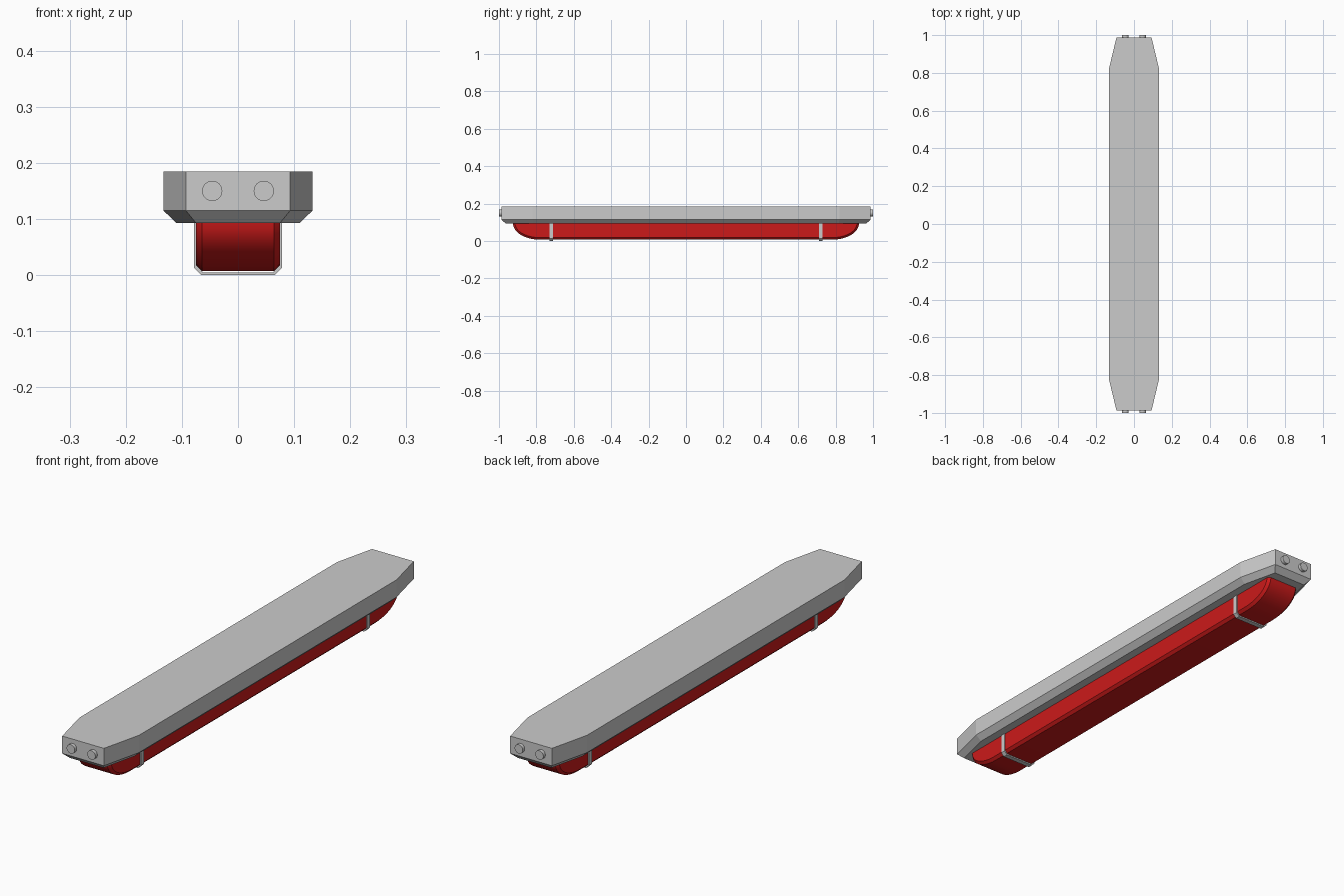
import bpy, bmesh, math

if "Cube" in bpy.data.objects:
    bpy.data.objects.remove(bpy.data.objects["Cube"])


def loft(name, loops, mat=None, smooth=False, closed=False):
    """Skin a series of equal-length closed loops; cap the ends or join last to first."""
    bm = bmesh.new()
    rings = [[bm.verts.new(p) for p in loop] for loop in loops]
    pairs = list(zip(rings, rings[1:]))
    if closed:
        pairs.append((rings[-1], rings[0]))
    else:
        bm.faces.new(rings[0])
        bm.faces.new(rings[-1])
    for a, b in pairs:
        for i in range(len(a)):
            j = (i + 1) % len(a)
            bm.faces.new((a[i], a[j], b[j], b[i]))
    bmesh.ops.recalc_face_normals(bm, faces=bm.faces)
    mesh = bpy.data.meshes.new(name)
    bm.to_mesh(mesh)
    bm.free()
    obj = bpy.data.objects.new(name, mesh)
    bpy.context.collection.objects.link(obj)
    if mat:
        mesh.materials.append(mat)
    if smooth:
        bpy.ops.object.select_all(action='DESELECT')
        obj.select_set(True)
        bpy.context.view_layer.objects.active = obj
        bpy.ops.object.shade_smooth_by_angle(angle=math.radians(25))
    return obj


red = bpy.data.materials.new("red_lens")
red.diffuse_color = (0.6, 0.01, 0.01, 1)
red.use_nodes = True
red.node_tree.nodes["Principled BSDF"].inputs["Base Color"].default_value = red.diffuse_color


# Housing: tapered octagon with a chamfered underside
def octagon(z, side, end, y_side, y_end):
    quarter = [(side, y_side), (end, y_end)]
    half = quarter + [(-x, y) for x, y in reversed(quarter)]
    return [(x, y, z) for x, y in half + [(-x, -y) for x, y in half]]


loft("housing", [octagon(0.185, 0.133, 0.093, 0.82, 0.987),
                 octagon(0.115, 0.133, 0.093, 0.82, 0.987),
                 octagon(0.093, 0.110, 0.075, 0.817, 0.964)])


# Red lens: boat-shaped side profile with chamfered long edges
def lens_profile(x, inset):
    a, b, top = 0.145 - inset, 0.087 - inset, 0.094
    pts = []
    for i in range(13):
        t = math.pi / 2 * i / 12
        pts.append((0.78 + a * math.cos(t), top - b * math.sin(t)))
    pts += [(-y, z) for y, z in reversed(pts)]
    return [(x, y, z) for y, z in pts]


loft("lens", [lens_profile(-0.075, 0.011), lens_profile(-0.064, 0),
              lens_profile(0.064, 0), lens_profile(0.075, 0.011)], red, True)


# Straps: thin chamfered U brackets wrapped around the lens
def strap_outline(w, bottom, c):
    right = [(w, 0.094), (w, bottom + c), (w - c, bottom)]
    return right + [(-x, z) for x, z in reversed(right)]


outline = strap_outline(0.078, 0.0, 0.013) + strap_outline(0.074, 0.005, 0.0115)[::-1]
for label, s in (("front", -1), ("back", 1)):
    loft(label + "_strap", [[(x, s * 0.72 + d, z) for x, z in outline] for d in (-0.01, 0.01)])

    # End plugs: two short round studs on each end face
    for side, x in (("left", -0.046), ("right", 0.046)):
        ring = [(x + 0.018 * math.cos(k * math.tau / 32), 0.15 + 0.018 * math.sin(k * math.tau / 32))
                for k in range(32)]
        loft(f"{label}_{side}_plug", [[(px, s * y, pz) for px, pz in ring] for y in (0.98, 1.0)],
             smooth=True)
